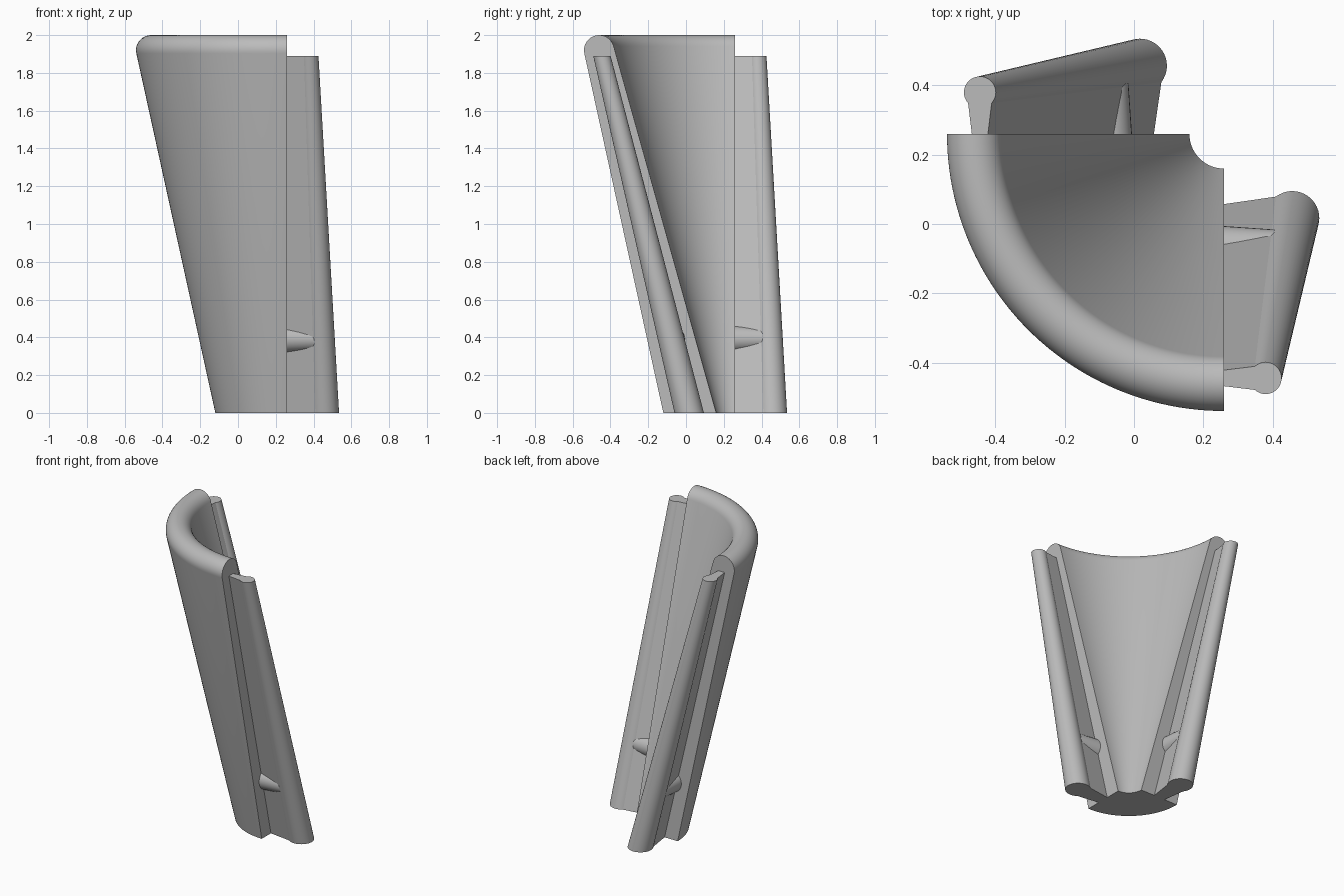
import bpy, bmesh
from math import sin, cos, pi, radians, atan2, sqrt
from mathutils import Vector

if "Cube" in bpy.data.objects:
    bpy.data.objects.remove(bpy.data.objects["Cube"])

AXIS = 0.26          # x and y of the cone axis
HEIGHT = 1.89        # height of the side tongues

grey = bpy.data.materials.new("plain_grey")
grey.use_nodes = True
colour = (0.5, 0.5, 0.5, 1)
grey.diffuse_color = colour
grey.node_tree.nodes["Principled BSDF"].inputs["Base Color"].default_value = colour


def loft(name, rings):
    """Skin closed rings of points and cap both ends."""
    bm = bmesh.new()
    rows = [[bm.verts.new(p) for p in ring] for ring in rings]
    n = len(rows[0])
    for a, b in zip(rows, rows[1:]):
        for i in range(n):
            j = (i + 1) % n
            bm.faces.new((a[i], a[j], b[j], b[i]))
    bm.faces.new(rows[0])
    bm.faces.new(rows[-1])
    bmesh.ops.recalc_face_normals(bm, faces=bm.faces)
    mesh = bpy.data.meshes.new(name)
    bm.to_mesh(mesh)
    bm.free()
    mesh.materials.append(grey)
    ob = bpy.data.objects.new(name, mesh)
    bpy.context.collection.objects.link(ob)
    bpy.ops.object.select_all(action='DESELECT')
    ob.select_set(True)
    bpy.context.view_layer.objects.active = ob
    bpy.ops.object.shade_smooth_by_angle(angle=radians(25))


# Quarter cone wall with a rounded rim
rim_r, rim_z, rim = 0.72, 1.92, 0.08
profile = [(0.10, 0), (0.38, 0)]
for i in range(21):
    a = radians(-12.3 + i * (164.4 + 12.3) / 20)
    profile.append((rim_r + rim * cos(a), rim_z + rim * sin(a)))
wall = []
for i in range(49):
    a = pi + i * pi / 96
    wall.append([(AXIS + r * cos(a), AXIS + r * sin(a), z) for r, z in profile])
loft("cone_wall", wall)


# Tongue section: flared neck ending in a round bead
def section(z):
    t = z / HEIGHT
    mix = lambda low, high: low + (high - low) * t
    cx, cy = mix(0.457, 0.38), mix(0.017, -0.445)
    bead, neck, flare = mix(0.078, 0.046), mix(0.039, 0.022), mix(0.062, 0.034)
    start = atan2(flare, -sqrt(bead ** 2 - flare ** 2))
    pts = [(AXIS - 0.01, cy - neck, z)]
    for i in range(33):
        a = -start + i * 2 * start / 32
        pts.append((cx + bead * cos(a), cy + bead * sin(a), z))
    return pts + [(AXIS - 0.01, cy + neck, z)]


# Stop peg: short tapered round pin through the neck
def peg_ring(x, radius):
    return [(x, -0.077 + radius * cos(i * pi / 16), 0.39 + radius * sin(i * pi / 16))
            for i in range(32)]


tongue = [section(0), section(HEIGHT)]
peg = [peg_ring(AXIS, 0.071), peg_ring(0.405, 0.061)]


# Mirror across the diagonal by swapping x and y
def swapped(rings):
    return [[(y, x, z) for x, y, z in ring] for ring in rings]


for name, rings in (("tongue", tongue), ("stop_peg", peg)):
    loft("front_" + name, rings)
    loft("back_" + name, swapped(rings))
